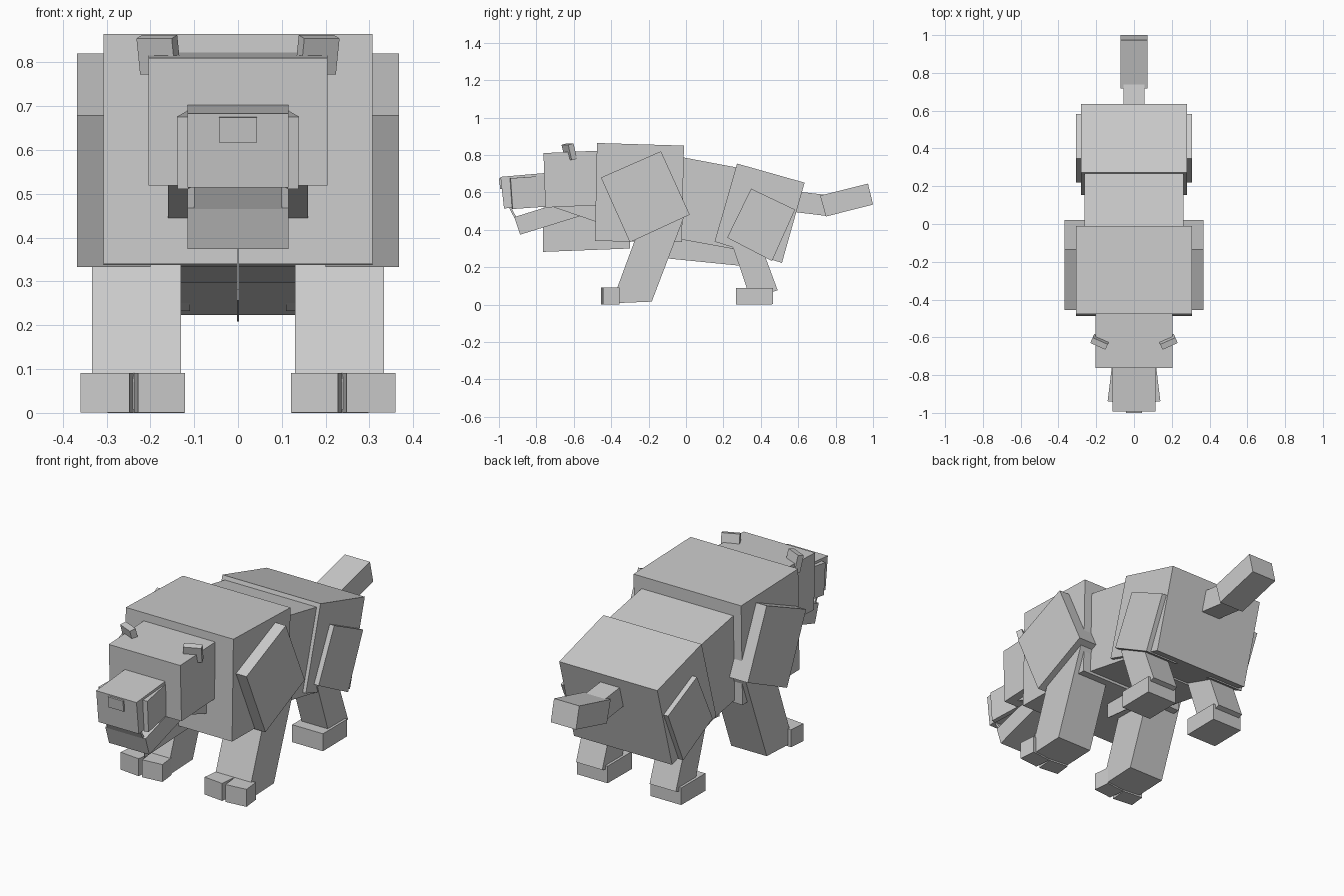
import bpy
import bmesh
from math import radians
from mathutils import Matrix, Vector, Euler

cube = bpy.data.objects.get("Cube")
if cube:
    bpy.data.objects.remove(cube, do_unlink=True)

grey = bpy.data.materials.new("plain grey")
grey.use_nodes = True
colour = (0.6, 0.6, 0.6, 1)
grey.diffuse_color = colour
grey.node_tree.nodes["Principled BSDF"].inputs["Base Color"].default_value = colour


def finish(name, bm):
    bmesh.ops.recalc_face_normals(bm, faces=bm.faces)
    mesh = bpy.data.meshes.new(name)
    bm.to_mesh(mesh)
    bm.free()
    mesh.materials.append(grey)
    obj = bpy.data.objects.new(name, mesh)
    bpy.context.collection.objects.link(obj)


def slab(name, x0, x1, profile):
    """Side profile in (y, z), extruded from x0 to x1."""
    bm = bmesh.new()
    face = bm.faces.new([bm.verts.new((x0, y, z)) for y, z in profile])
    new = bmesh.ops.extrude_face_region(bm, geom=[face])["geom"]
    moved = [v for v in new if isinstance(v, bmesh.types.BMVert)]
    bmesh.ops.translate(bm, verts=moved, vec=(x1 - x0, 0, 0))
    finish(name, bm)


def centre_slab(name, half, profile):
    slab(name, -half, half, profile)


def pair_slab(name, x0, x1, profile):
    slab("left_" + name, x0, x1, profile)
    slab("right_" + name, -x0, -x1, profile)


def pair_box(name, centre, size, tilt=0, yaw=0):
    """Turned box on both sides."""
    for side, s in (("left_", 1), ("right_", -1)):
        bm = bmesh.new()
        place = Matrix.LocRotScale(Vector((centre[0] * s, centre[1], centre[2])),
                                   Euler((radians(tilt), 0, radians(yaw * s))),
                                   Vector(size))
        bmesh.ops.create_cube(bm, size=1, matrix=place)
        finish(side + name, bm)


# Trunk
centre_slab("chest", 0.307, [(-0.476, 0.864), (-0.011, 0.85), (-0.022, 0.334), (-0.487, 0.34)])
centre_slab("body", 0.262, [(-0.2, 0.822), (0.33, 0.722), (0.25, 0.298), (-0.28, 0.395)])
centre_slab("hips", 0.28, [(0.273, 0.754), (0.634, 0.652), (0.513, 0.223), (0.153, 0.337)])

# Thin hanging fur
centre_slab("throat_fur", 0.002, [(-0.762, 0.52), (-0.3, 0.54), (-0.3, 0.3), (-0.765, 0.282)])
centre_slab("belly_fur", 0.002, [(-0.2, 0.45), (0.29, 0.4), (0.29, 0.208), (-0.2, 0.257)])

# Head and neck
centre_slab("neck", 0.16, [(-0.72, 0.75), (-0.4, 0.75), (-0.4, 0.415), (-0.72, 0.525)])
centre_slab("head", 0.204, [(-0.762, 0.81), (-0.4, 0.826), (-0.39, 0.535), (-0.752, 0.519)])
centre_slab("snout", 0.115, [(-0.992, 0.683), (-0.7, 0.708), (-0.69, 0.538), (-0.973, 0.514)])
centre_slab("nose", 0.043, [(-1.0, 0.674), (-0.97, 0.677), (-0.965, 0.62), (-0.993, 0.617)])
centre_slab("jaw", 0.115, [(-0.918, 0.468), (-0.59, 0.57), (-0.567, 0.473), (-0.887, 0.374)])
centre_slab("lower_lip", 0.1, [(-0.945, 0.515), (-0.935, 0.518), (-0.908, 0.47), (-0.918, 0.465)])
pair_box("cheek", (0.115, -0.84, 0.6), (0.025, 0.19, 0.165), tilt=4, yaw=7)
pair_box("ear", (0.181, -0.624, 0.817), (0.088, 0.032, 0.085), tilt=14, yaw=24)

# Front legs
pair_slab("shoulder", 0.2, 0.367, [(-0.134, 0.82), (0.02, 0.481), (-0.3, 0.333), (-0.455, 0.679)])
pair_slab("front_leg", 0.13, 0.333, [(-0.22, 0.49), (-0.01, 0.47), (-0.183, 0.016), (-0.375, 0.008), (-0.375, 0.07)])
pair_box("inner_toe", (0.179, -0.405, 0.046), (0.108, 0.09, 0.09), yaw=-6)
pair_box("outer_toe", (0.299, -0.405, 0.046), (0.112, 0.09, 0.09), yaw=6)

# Hind legs
pair_slab("thigh", 0.11, 0.306, [(0.348, 0.62), (0.583, 0.508), (0.46, 0.233), (0.22, 0.358)])
pair_slab("hind_leg", 0.135, 0.285, [(0.24, 0.34), (0.4, 0.32), (0.49, 0.077), (0.345, 0.03)])
pair_slab("hind_paw", 0.122, 0.298, [(0.267, 0.09), (0.465, 0.09), (0.465, 0.002), (0.267, 0.0)])

# Tail
centre_slab("tail_base", 0.055, [(0.55, 0.61), (0.755, 0.586), (0.745, 0.475), (0.54, 0.5)])
centre_slab("tail_tip", 0.072, [(0.717, 0.583), (0.973, 0.647), (1.0, 0.535), (0.748, 0.471)])
